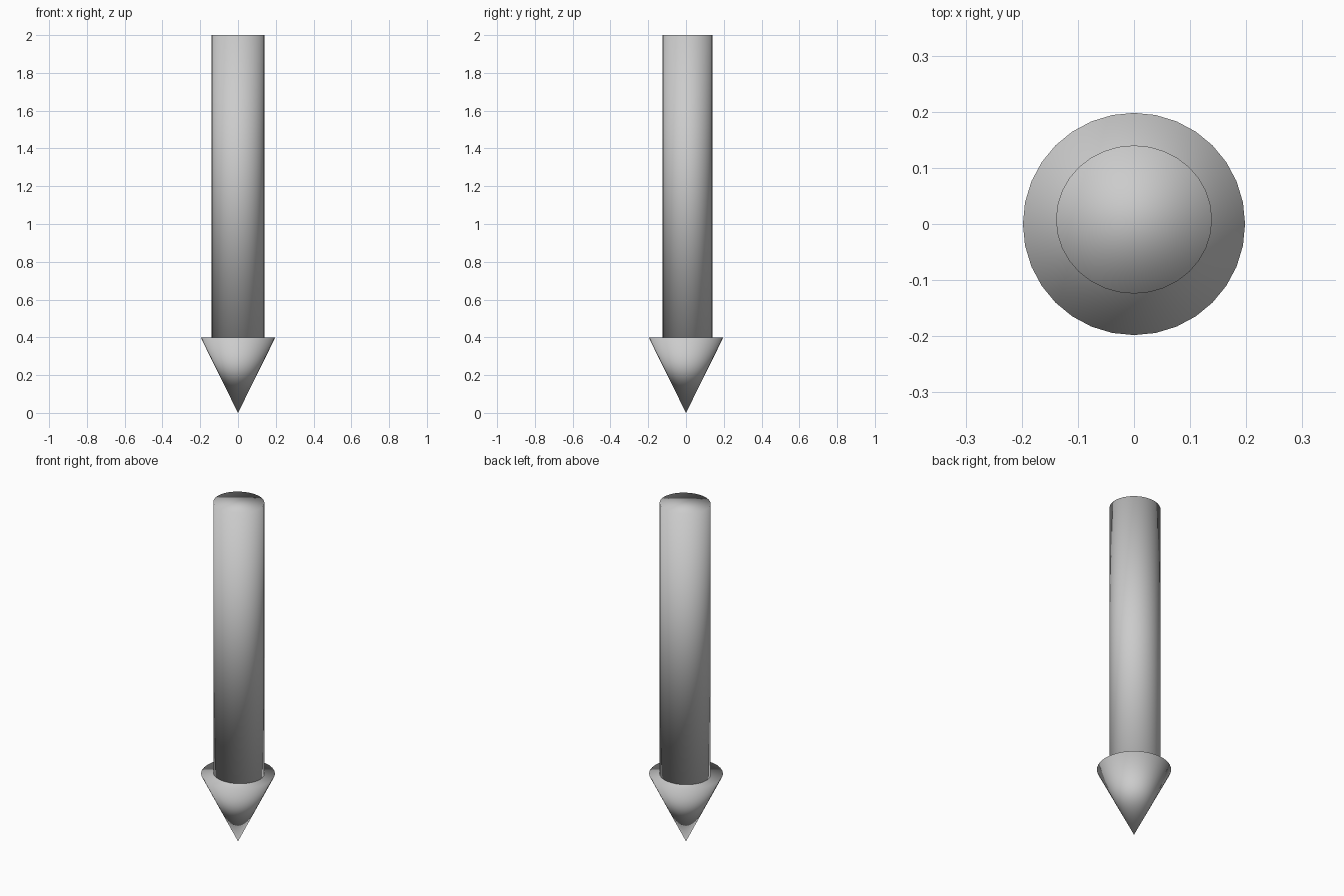
import bpy
import bmesh
from mathutils import Matrix

if "Cube" in bpy.data.objects:
    bpy.data.objects.remove(bpy.data.objects["Cube"])


def round_part(name, r_bottom, r_top, z0, z1, scale=(1, 1), offset=(0, 0)):
    """Capped cone or cylinder between two heights, smooth shaded."""
    bm = bmesh.new()
    place = Matrix.Translation((offset[0], offset[1], (z0 + z1) / 2))
    place = place @ Matrix.Diagonal((scale[0], scale[1], 1, 1))
    bmesh.ops.create_cone(bm, cap_ends=True, segments=32, radius1=r_bottom,
                          radius2=r_top, depth=z1 - z0, matrix=place)
    bmesh.ops.remove_doubles(bm, verts=bm.verts, dist=1e-5)
    bmesh.ops.recalc_face_normals(bm, faces=bm.faces)
    for f in bm.faces:
        f.smooth = True
    mesh = bpy.data.meshes.new(name)
    bm.to_mesh(mesh)
    bm.free()
    obj = bpy.data.objects.new(name, mesh)
    bpy.context.collection.objects.link(obj)
    return obj


# Pointed head, tip on the ground
round_part("arrow_head", 0.0, 0.198, 0.0, 0.4)

# Slightly oval shaft, set a little towards the back
round_part("shaft", 1.0, 1.0, 0.4, 2.0, scale=(0.139, 0.132), offset=(0, 0.008))
